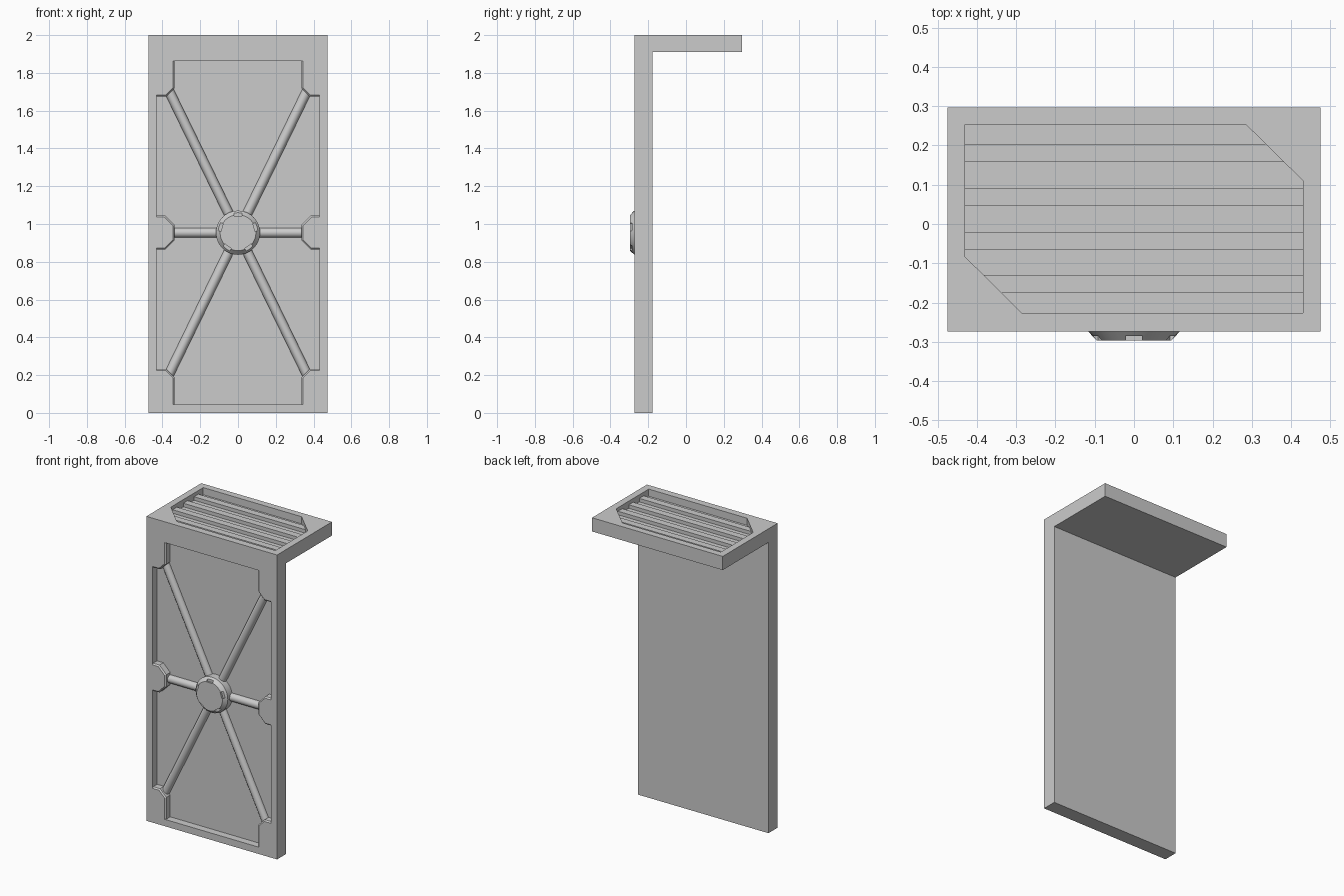
import bpy, bmesh
from math import sin, cos, pi, radians
from mathutils import Vector, Matrix

if "Cube" in bpy.data.objects:
    bpy.data.objects.remove(bpy.data.objects["Cube"])

FRONT, FLOOR, MID = -0.273, -0.225, 0.954   # door face, recess floor, hub height


def make(name, bm):
    bmesh.ops.recalc_face_normals(bm, faces=bm.faces)
    me = bpy.data.meshes.new(name)
    bm.to_mesh(me)
    bm.free()
    ob = bpy.data.objects.new(name, me)
    bpy.context.collection.objects.link(ob)
    return ob


def loft(rings, bm=None):
    """Skin closed rings of equal length and cap both ends."""
    bm = bm or bmesh.new()
    vs = [[bm.verts.new(p) for p in r] for r in rings]
    n = len(vs[0])
    for a, b in zip(vs, vs[1:]):
        for i in range(n):
            j = (i + 1) % n
            bm.faces.new((a[i], a[j], b[j], b[i]))
    bm.faces.new(vs[0])
    bm.faces.new(vs[-1])
    return bm


def cut(target, cutter):
    m = target.modifiers.new("cut", 'BOOLEAN')
    m.operation, m.solver, m.object = 'DIFFERENCE', 'EXACT', cutter
    cutter.hide_render = True
    cutter.hide_set(True)


def smooth(ob, angle):
    bpy.ops.object.select_all(action='DESELECT')
    bpy.context.view_layer.objects.active = ob
    ob.select_set(True)
    bpy.ops.object.shade_smooth_by_angle(angle=radians(angle))


# L-shaped body: door plus top shelf
prof = [(FRONT, 0), (-0.178, 0), (-0.178, 1.91), (0.297, 1.91), (0.297, 2), (FRONT, 2)]
body = make("door_and_top", loft([[(x, y, z) for y, z in prof] for x in (-0.475, 0.475)]))


# Front recess with corner and middle tabs; c chamfers the tab edges
def outline(c, y):
    d = 0.414 * c
    q = [(.335 + c, .909), (.335 + c, .766 + d), (.38 + d, .721 + c), (.431, .721 + c),
         (.431, .09 - c), (.385 + d, .09 - c), (.335 + c, .04 - d)]
    right = q + [(x, -z) for x, z in reversed(q)]
    full = right + [(-x, z) for x, z in reversed(right)]
    return [(x, y, z + MID) for x, z in full]


cut(body, make("front_recess_cutter", loft([
    outline(.008, -0.29), outline(.008, FRONT), outline(0, -0.265), outline(0, FLOOR)])))

# Top recess with two clipped corners
top = [(-.43, .253), (.285, .253), (.43, .11), (.43, -.227), (-.285, -.227), (-.43, -.083)]
cut(body, make("top_recess_cutter", loft([[(x, y, z) for x, y in top] for z in (1.953, 2.02)])))

# Slats across the top recess, ends following the clipped corners
bm = bmesh.new()
for y0 in (.158, .0465, -.065, -.175):
    corners = []
    for y in (y0, y0 + .045):
        corners.append((-.43 + max(0, -.083 - y) * 1.007, .43 - max(0, y - .11) * 1.014, y))
    (l0, r0, ya), (l1, r1, yb) = corners
    quad = [(l0, ya), (r0, ya), (r1, yb), (l1, yb)]
    loft([[(x, y, z) for x, y in quad] for z in (1.95, 1.976)], bm)
make("top_slats", bm)

# Spokes radiating from the hub to the tabs
bm = bmesh.new()
hub_c = Vector((0, -0.228, MID))
for sx in (-1, 1):
    for x, dz in ((.343, 0), (.366, .752), (.366, -.752)):
        end = Vector((sx * x, -0.228, MID + dz))
        d = end - hub_c
        rot = d.to_track_quat('Z', 'Y').to_matrix().to_4x4()
        bmesh.ops.create_cone(bm, cap_ends=True, segments=12, radius1=.026, radius2=.026,
                              depth=d.length,
                              matrix=Matrix.Translation((hub_c + end) / 2) @ rot)
spokes = make("spokes", bm)
smooth(spokes, 40)

# Hub: short cylinder with a bevelled front rim
N = 32
rings = [[(r * cos(2 * pi * i / N), y, MID + r * sin(2 * pi * i / N)) for i in range(N)]
         for r, y in ((.117, -0.22), (.117, FRONT), (.095, -0.297))]
hub = make("hub", loft(rings))

# Five grip slots in the hub rim
bm = bmesh.new()
for k in range(5):
    a = pi / 2 + k * 2 * pi / 5
    m = (Matrix.Translation((0, 0, MID)) @ Matrix.Rotation(-a, 4, 'Y')
         @ Matrix.Translation((.105, -0.3, 0)) @ Matrix.Diagonal((.032, .03, .044, 1)))
    bmesh.ops.create_cube(bm, size=1, matrix=m)
cut(hub, make("hub_slot_cutter", bm))
smooth(hub, 25)
